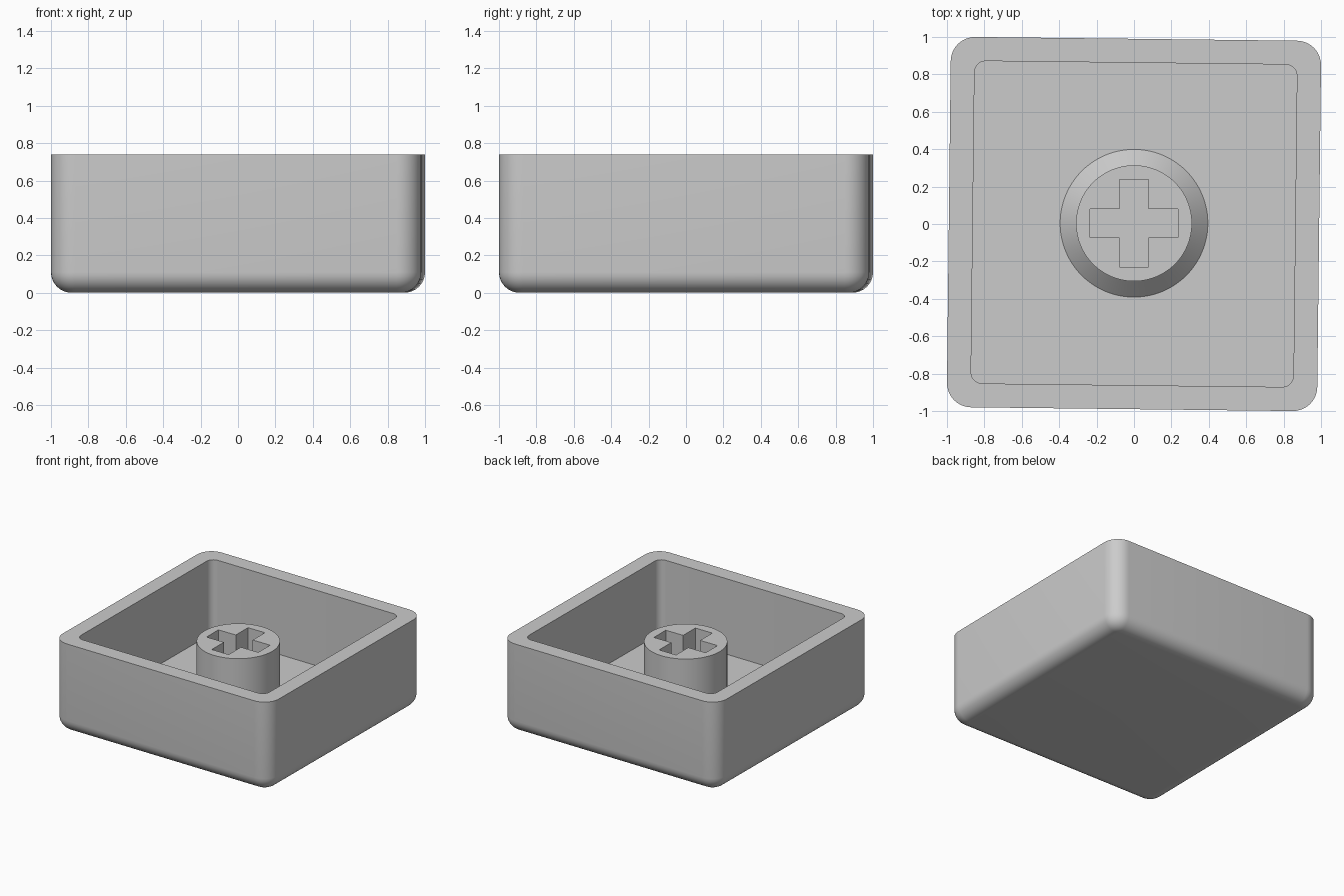
import bpy, bmesh, math
from mathutils import Matrix

if "Cube" in bpy.data.objects:
    bpy.data.objects.remove(bpy.data.objects["Cube"])

TURN = math.radians(-0.66)   # slight twist of the shell
HEIGHT, FLOOR, STEM_TOP = 0.74, 0.12, 0.62

grey = bpy.data.materials.new("plain grey")
grey.diffuse_color = (0.6, 0.6, 0.6, 1)
grey.use_nodes = True
grey.node_tree.nodes["Principled BSDF"].inputs["Base Color"].default_value = grey.diffuse_color


def rounded_square(half, radius, steps=10):
    """Counter-clockwise outline of a square with round corners."""
    points = []
    for corner in range(4):
        middle = math.pi / 4 + corner * math.pi / 2
        cx = math.copysign(half - radius, math.cos(middle))
        cy = math.copysign(half - radius, math.sin(middle))
        for i in range(steps + 1):
            a = corner * math.pi / 2 + i * math.pi / 2 / steps
            points.append((cx + radius * math.cos(a), cy + radius * math.sin(a)))
    return points


def circle(radius, sides=96):
    return [(radius * math.cos(2 * math.pi * i / sides),
             radius * math.sin(2 * math.pi * i / sides)) for i in range(sides)]


def add_ring(bm, points, z):
    return [bm.verts.new((x, y, z)) for x, y in points]


def loft(bm, rings):
    for low, high in zip(rings, rings[1:]):
        n = len(low)
        for i in range(n):
            j = (i + 1) % n
            bm.faces.new((low[i], low[j], high[j], high[i]))


def finish(bm, name):
    mesh = bpy.data.meshes.new(name)
    bm.to_mesh(mesh)
    bm.free()
    mesh.materials.append(grey)
    obj = bpy.data.objects.new(name, mesh)
    bpy.context.collection.objects.link(obj)
    bpy.ops.object.select_all(action='DESELECT')
    obj.select_set(True)
    bpy.context.view_layer.objects.active = obj
    bpy.ops.object.shade_smooth_by_angle(angle=math.radians(30))
    return obj


# Shell: rounded bottom edge, outer wall, flat rim, inner wall, floor
bm = bmesh.new()
half, corner, fillet = 0.99, 0.13, 0.11
rings = []
for i in range(9):
    a = i * math.pi / 16
    inset = fillet * (1 - math.sin(a))
    rings.append(add_ring(bm, rounded_square(half - inset, corner - inset),
                          fillet * (1 - math.cos(a))))
rings.append(add_ring(bm, rounded_square(half, corner), HEIGHT))
rings.append(add_ring(bm, rounded_square(0.862, 0.06), HEIGHT))
rings.append(add_ring(bm, rounded_square(0.862, 0.06), FLOOR))
loft(bm, rings)
bm.faces.new(rings[0][::-1])
bm.faces.new(rings[-1])
bmesh.ops.rotate(bm, verts=bm.verts, cent=(0, 0, 0),
                 matrix=Matrix.Rotation(TURN, 3, 'Z'))
finish(bm, "shell")

# Stem: round post with chamfered foot and cross-shaped socket
bm = bmesh.new()
post = [add_ring(bm, circle(0.395), FLOOR),
        add_ring(bm, circle(0.31), FLOOR + 0.085),
        add_ring(bm, circle(0.31), STEM_TOP)]
loft(bm, post)
w, l = 0.077, 0.235
arm = [(l, -w), (l, w), (w, w)]
cross = []
for k in range(4):
    c, s = round(math.cos(k * math.pi / 2)), round(math.sin(k * math.pi / 2))
    cross += [(x * c - y * s, x * s + y * c) for x, y in arm]
socket = [add_ring(bm, cross, STEM_TOP), add_ring(bm, cross, FLOOR)]
loft(bm, socket)
# Flat top between the post edge and the socket
rim = [bm.edges.get((r[i], r[i - 1])) for r in (post[-1], socket[0]) for i in range(len(r))]
top = bmesh.ops.triangle_fill(bm, edges=rim, use_beauty=True, normal=(0, 0, 1))
for face in top["geom"]:
    if isinstance(face, bmesh.types.BMFace):
        face.normal_update()
        if face.normal.z < 0:
            face.normal_flip()
bmesh.ops.translate(bm, verts=bm.verts, vec=(0, 0.004, 0))
finish(bm, "stem")
